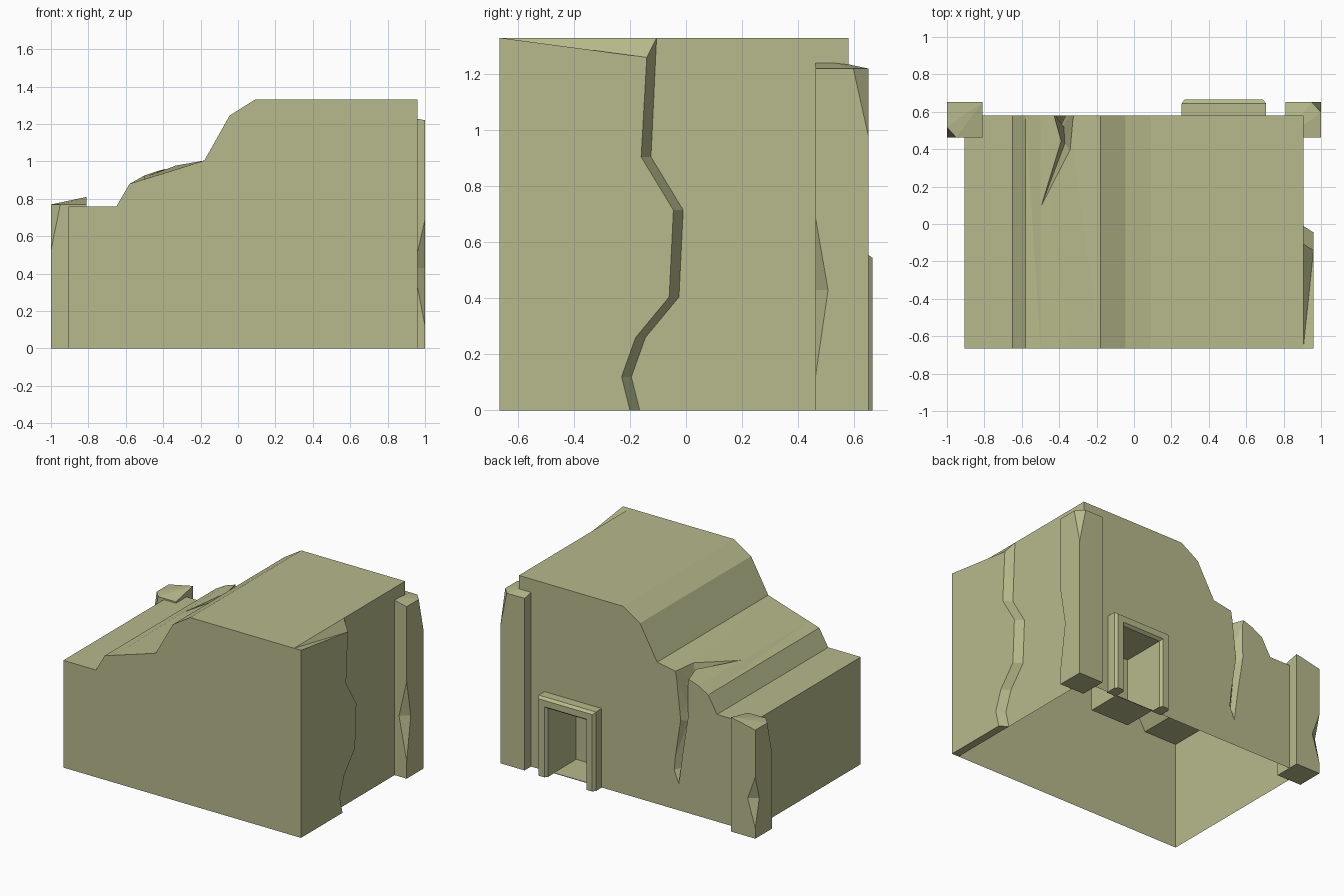
import bpy
import bmesh

cube = bpy.data.objects.get("Cube")
if cube:
    bpy.data.objects.remove(cube, do_unlink=True)

# One sandstone colour for everything
stone = bpy.data.materials.new("olive_sandstone")
stone.use_nodes = True
stone.diffuse_color = (0.477, 0.491, 0.263, 1)
bsdf = next(n for n in stone.node_tree.nodes if n.type == 'BSDF_PRINCIPLED')
bsdf.inputs["Base Color"].default_value = stone.diffuse_color
bsdf.inputs["Roughness"].default_value = 0.9


def finish(name, bm):
    """Turn a bmesh into a flat shaded object."""
    bmesh.ops.recalc_face_normals(bm, faces=bm.faces)
    mesh = bpy.data.meshes.new(name)
    bm.to_mesh(mesh)
    bm.free()
    mesh.materials.append(stone)
    obj = bpy.data.objects.new(name, mesh)
    bpy.context.scene.collection.objects.link(obj)
    return obj


def loft(name, rings, start=True, end=True):
    """Skin a list of closed rings, with optional end caps."""
    bm = bmesh.new()
    loops = [[bm.verts.new(p) for p in ring] for ring in rings]
    n = len(loops[0])
    for a, b in zip(loops, loops[1:]):
        for i in range(n):
            j = (i + 1) % n
            bm.faces.new((a[i], a[j], b[j], b[i]))
    if start:
        bm.faces.new(loops[0][::-1])
    if end:
        bm.faces.new(loops[-1])
    bmesh.ops.remove_doubles(bm, verts=bm.verts, dist=1e-5)
    bent = [f for f in bm.faces if len(f.verts) == 4]
    bmesh.ops.triangulate(bm, faces=bent)
    return finish(name, bm)


def hull(name, points):
    """Convex solid around a few points."""
    bm = bmesh.new()
    for p in points:
        bm.verts.new(p)
    bmesh.ops.convex_hull(bm, input=bm.verts)
    return finish(name, bm)


def carve(obj, cutter):
    """Subtract the cutter for good and throw it away."""
    cutter.hide_render = True
    mod = obj.modifiers.new("carve", 'BOOLEAN')
    mod.operation = 'DIFFERENCE'
    mod.solver = 'EXACT'
    mod.object = cutter
    bpy.context.view_layer.update()
    graph = bpy.context.evaluated_depsgraph_get()
    mesh = bpy.data.meshes.new_from_object(obj.evaluated_get(graph))
    obj.modifiers.clear()
    obj.data = mesh
    bpy.data.objects.remove(cutter, do_unlink=True)


FRONT, BACK = -0.665, 0.58
WALL, OUTER = 0.905, 0.96

# Cliff body: stepped profile, with a slight swelling on the back of the ledge
profile = [(-WALL, 0, 0), (-WALL, 0.76, 0), (-0.65, 0.76, 0), (-0.58, 0.88, 0),
           (-0.5, 0.905, 0.02), (-0.35, 0.951, 0.024), (-0.18, 1.005, 0),
           (-0.045, 1.245, 0), (0.09, 1.33, 0), (WALL, 1.33, 0), (WALL, 0, 0)]
body = loft("cliff_body", [[(x, FRONT, z) for x, z, r in profile],
                           [(x, BACK, z + r) for x, z, r in profile]])

# Fissure running over the ledge and down the back wall
top_tip, low_tip = (-0.5, 0.085, 0.92), (-0.35, 0.583, 0.18)
carve(body, loft("fissure_cutter", [
    [top_tip] * 3,
    [(-0.395, 0.45, 0.99), (-0.335, 0.39, 1.0), (-0.37, 0.43, 0.86)],
    [(-0.45, 0.62, 1.02), (-0.305, 0.62, 1.04), (-0.375, 0.52, 0.75)],
    [(-0.435, 0.6, 0.7), (-0.355, 0.6, 0.66), (-0.39, 0.53, 0.62)],
    [(-0.375, 0.6, 0.32), (-0.295, 0.6, 0.27), (-0.35, 0.54, 0.29)],
    [low_tip] * 3], False, False))

# Doorway recess
DOOR_X, HALF, DOOR_Z = 0.48, 0.15, 0.485
carve(body, hull("doorway_cutter", [(DOOR_X + s * HALF, y, z) for s in (-1, 1)
                                    for y in (0.33, 0.62) for z in (0.004, DOOR_Z)]))

# The body is an open shell underneath
bm = bmesh.new()
bm.from_mesh(body.data)
base = [f for f in bm.faces if all(v.co.z < 0.001 for v in f.verts)]
bmesh.ops.delete(bm, geom=base, context='FACES')
bm.to_mesh(body.data)
bm.free()

# Door surround: bevelled section mitred round the opening
section = [(0, 0.57), (0, 0.645), (0.015, 0.665), (0.06, 0.665),
           (0.075, 0.645), (0.075, 0.57)]
corners = [(-1, 0), (-1, 1), (1, 1), (1, 0)]
loft("door_surround", [[(DOOR_X + side * (HALF + o), y, up * (DOOR_Z + o))
                        for o, y in section] for side, up in corners])

# Raised rock slab on the left wall, ending in a jagged edge
outer = [(FRONT, 0), (-0.2, 0), (-0.23, 0.12), (-0.18, 0.26), (-0.06, 0.405),
         (-0.045, 0.715), (-0.16, 0.905), (-0.14, 1.26), (FRONT, 1.33)]
inner = [(y + 0.035, z) for y, z in outer]
inner[0], inner[-2], inner[-1] = outer[0], (-0.105, 1.33), outer[-1]
loft("rock_slab", [[(WALL, y, z) for y, z in inner],
                   [(OUTER, y, z) for y, z in outer]], False, True)


# Corner pillars: one chamfered top corner and one chipped edge each
def pillar(name, side, height):
    def place(points):
        return [(side * (0.905 + x), 0.557 + side * y, z) for x, y, z in points]

    r, k = 0.095, height / 1.22
    shaft = hull(name, place(
        [(x, y, 0) for x in (-r, r) for y in (-r, r)] +
        [(-r, -r, height + 0.04), (r, -r, height), (-r, r, height),
         (r, 0.04, height), (0.045, r, height), (r, r, height - 0.245)]))
    mid = 0.43 * k
    carve(shaft, hull("chip_cutter", place(
        [(r, -r, 0.69 * k), (r, -r, 0.12 * k), (r + 0.012, -r + 0.054, mid),
         (r - 0.072, -r - 0.009, mid), (r + 0.03, -r - 0.03, mid)])))


pillar("left_pillar", 1, 1.22)
pillar("right_pillar", -1, 0.77)
